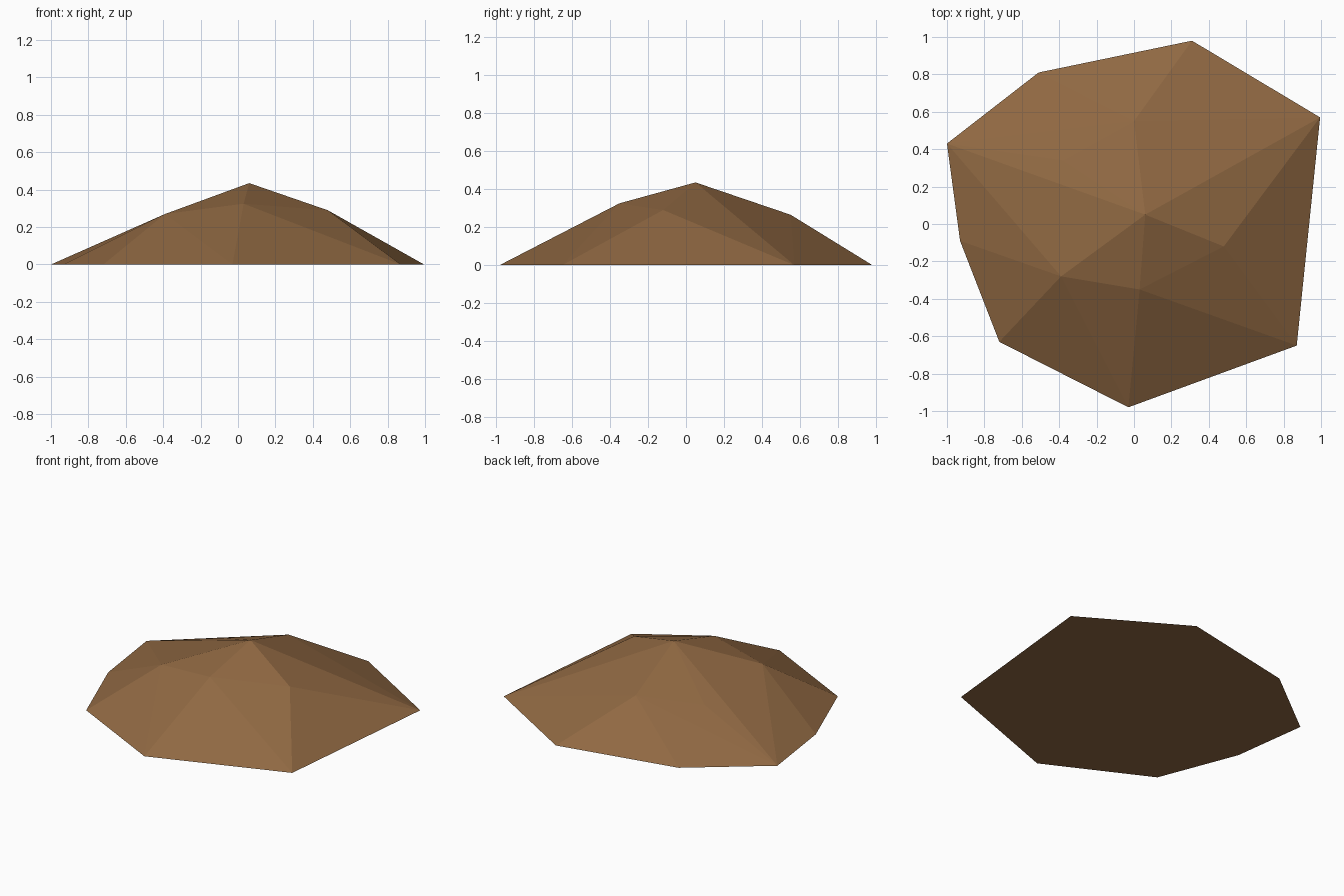
import bpy
import bmesh

cube = bpy.data.objects.get("Cube")
if cube:
    bpy.data.objects.remove(cube, do_unlink=True)

# Earth material
earth = bpy.data.materials.new("earth_brown")
earth.use_nodes = True
colour = (0.28, 0.14, 0.055, 1)
earth.diffuse_color = colour
bsdf = earth.node_tree.nodes["Principled BSDF"]
bsdf.inputs["Base Color"].default_value = colour
bsdf.inputs["Roughness"].default_value = 0.9

# Irregular ground outline, uneven shoulder ring and off-centre peak
outline = [(-1, 0.43), (-0.51, 0.81), (0.31, 0.98), (0.995, 0.57),
           (0.87, -0.65), (-0.03, -0.98), (-0.72, -0.63), (-0.93, -0.09)]
shoulder = [(-0.38, 0.34, 0.22), (0, 0.55, 0.265), (0.48, -0.12, 0.29),
            (0.03, -0.35, 0.325), (-0.39, -0.28, 0.27)]
peak = (0.06, 0.05, 0.435)

# Convex faceted mound with a flat underside
bm = bmesh.new()
for point in [(x, y, 0) for x, y in outline] + shoulder + [peak]:
    bm.verts.new(point)
bmesh.ops.convex_hull(bm, input=bm.verts[:])
underside = [f for f in bm.faces if all(v.co.z < 0.001 for v in f.verts)]
bmesh.ops.dissolve_faces(bm, faces=underside)
bmesh.ops.recalc_face_normals(bm, faces=bm.faces[:])
for face in bm.faces:
    face.smooth = False

mesh = bpy.data.meshes.new("dirt_mound")
bm.to_mesh(mesh)
bm.free()
mesh.materials.append(earth)
mound = bpy.data.objects.new("dirt_mound", mesh)
bpy.context.collection.objects.link(mound)
